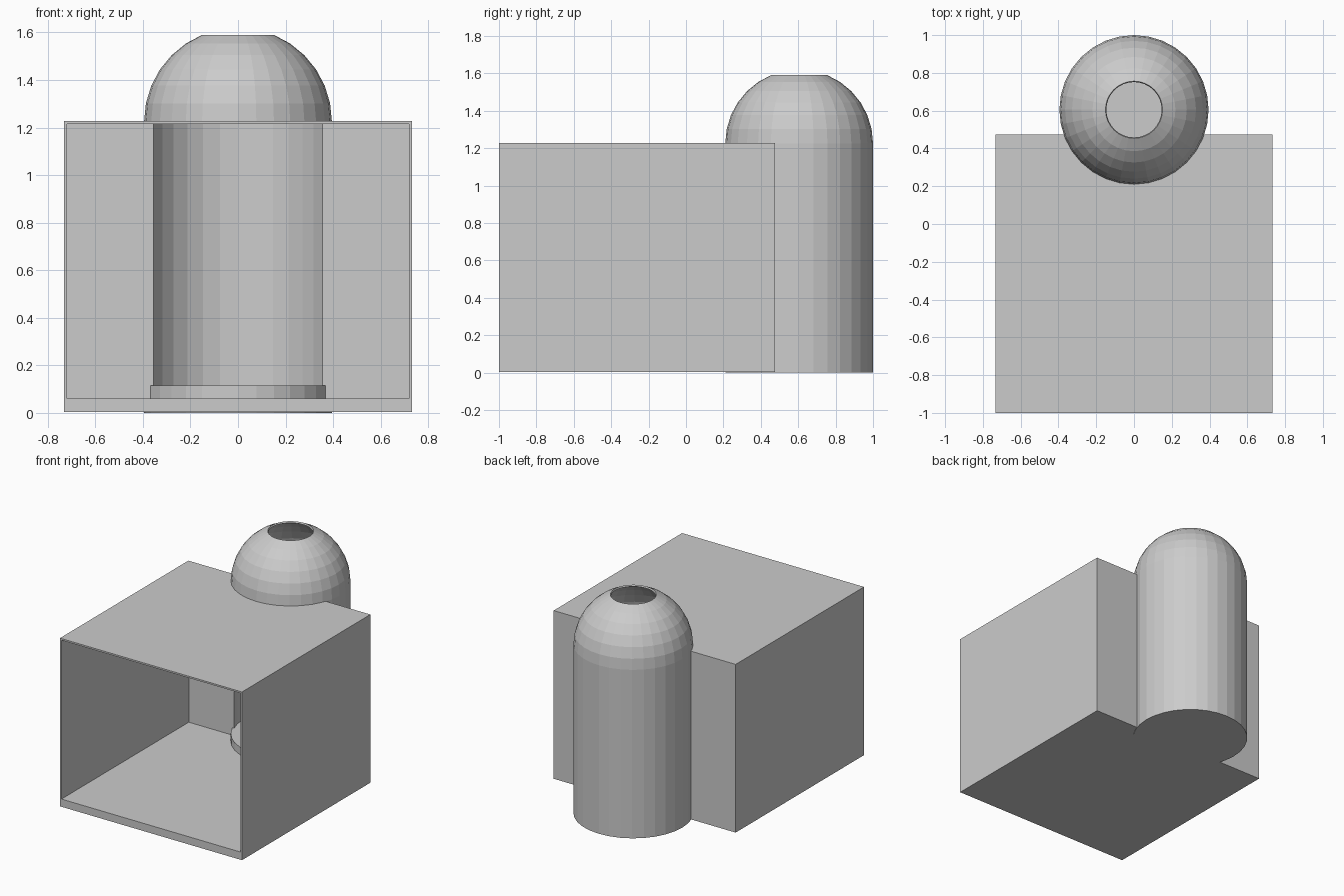
import bpy, bmesh, math
from mathutils import Vector

if "Cube" in bpy.data.objects:
    bpy.data.objects.remove(bpy.data.objects["Cube"])

SEG, CY = 32, 0.605          # chimney sides and its y position
R, RI, ZD = 0.395, 0.383, 1.225  # outer radius, inner radius, dome base


def add_object(name, bm, helper=False):
    bmesh.ops.recalc_face_normals(bm, faces=bm.faces)
    mesh = bpy.data.meshes.new(name)
    bm.to_mesh(mesh)
    bm.free()
    ob = bpy.data.objects.new(name, mesh)
    bpy.context.collection.objects.link(ob)
    if helper:
        ob.hide_render = True
        ob.hide_viewport = True
        ob.display_type = 'WIRE'
    return ob


def box(name, lo, hi, helper=False):
    bm = bmesh.new()
    bmesh.ops.create_cube(bm, size=1)
    lo, hi = Vector(lo), Vector(hi)
    for v in bm.verts:
        v.co = Vector(lo[i] + (v.co[i] + 0.5) * (hi[i] - lo[i]) for i in range(3))
    return add_object(name, bm, helper)


def lathe(name, profile, helper=False):
    bm = bmesh.new()
    vs = [bm.verts.new((r, CY, z)) for r, z in profile]
    edges = [bm.edges.new(p) for p in zip(vs, vs[1:])]
    bmesh.ops.spin(bm, geom=vs + edges, cent=(0, CY, 0), axis=(0, 0, 1),
                   angle=math.tau, steps=SEG, use_merge=False)
    bmesh.ops.remove_doubles(bm, verts=bm.verts, dist=1e-4)
    return add_object(name, bm, helper)


def cut(ob, cutter):
    mod = ob.modifiers.new("cut", 'BOOLEAN')
    mod.operation, mod.solver, mod.object = 'DIFFERENCE', 'EXACT', cutter


def arc(r, steps):
    return [(r * math.cos(math.pi * i / 16), ZD + r * math.sin(math.pi * i / 16))
            for i in steps]


# Open-fronted chamber with thin walls and a thicker floor
chamber = box("chamber", (-0.732, -1, 0.004), (0.732, 0.475, 1.227))
cut(chamber, box("chamber_cavity", (-0.72, -1.1, 0.06), (0.72, 0.463, 1.215), True))
cut(chamber, lathe("flue_cutter", [(0, 0.09), (RI, 0.09), (RI, 1.4), (0, 1.4)], True))

# Round chimney with solid base disc, thin wall and truncated dome
chimney = lathe("chimney", [(0, 0), (R, 0)] + arc(R, range(7))
                + arc(RI, range(6, -1, -1)) + [(RI, 0.115), (0, 0.115)])
# Remove the chimney wall where it opens into the chamber
cut(chimney, box("doorway_cutter", (-0.7, -0.5, 0.115), (0.7, 0.463, ZD - 0.002), True))
